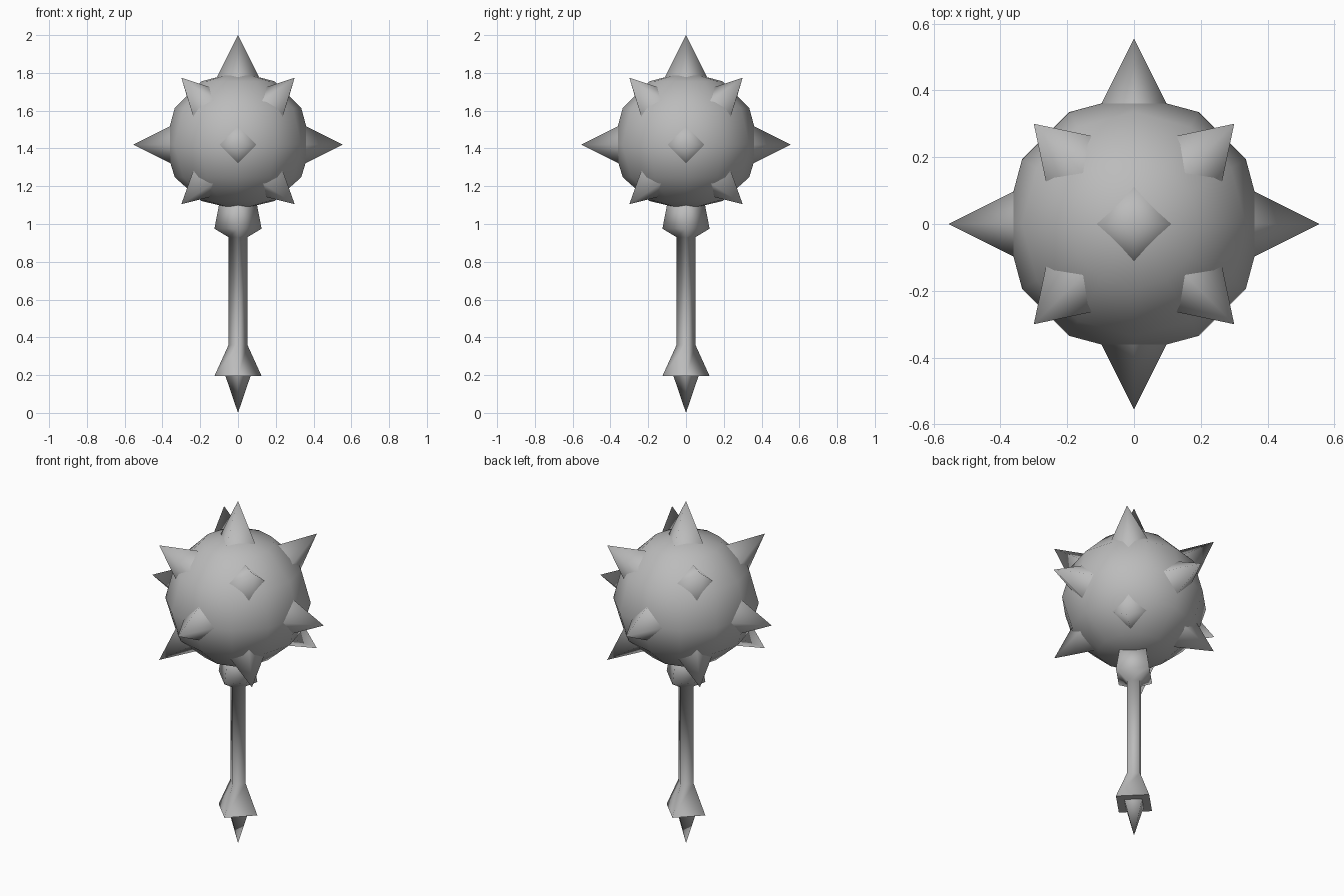
import bpy, bmesh
from math import pi, radians, cos, sin
from mathutils import Vector, Matrix

cube = bpy.data.objects.get("Cube")
if cube:
    bpy.data.objects.remove(cube, do_unlink=True)

steel = bpy.data.materials.new("grey steel")
steel.use_nodes = True
grey = (0.5, 0.5, 0.5, 1)
steel.diffuse_color = grey
steel.node_tree.nodes["Principled BSDF"].inputs["Base Color"].default_value = grey

CENTRE = Vector((0, 0, 1.42))


def finish(name, bm, angle=100):
    bmesh.ops.recalc_face_normals(bm, faces=bm.faces)
    mesh = bpy.data.meshes.new(name)
    bm.to_mesh(mesh)
    bm.free()
    mesh.materials.append(steel)
    obj = bpy.data.objects.new(name, mesh)
    bpy.context.collection.objects.link(obj)
    bpy.ops.object.select_all(action='DESELECT')
    obj.select_set(True)
    bpy.context.view_layer.objects.active = obj
    bpy.ops.object.shade_smooth_by_angle(angle=radians(angle))
    return obj


def lathe(name, profile, sides=4):
    """Turn (radius, height) points into a closed solid with few sides."""
    bm = bmesh.new()
    rings = []
    for r, z in profile:
        if r == 0:
            rings.append([bm.verts.new((0, 0, z))] * sides)
        else:
            rings.append([bm.verts.new((r * cos(2 * pi * i / sides),
                                        r * sin(2 * pi * i / sides), z))
                          for i in range(sides)])
    for a, b in zip(rings, rings[1:]):
        for i in range(sides):
            j = (i + 1) % sides
            bm.faces.new(list(dict.fromkeys((a[i], a[j], b[j], b[i]))))
    for ring in (rings[0], rings[-1]):
        if ring[0] != ring[1]:
            bm.faces.new(ring)
    return finish(name, bm)


def spike(name, tip, length=0.26, radius=0.13):
    """Four-sided spike pointing from the ball centre to its tip."""
    tip = Vector(tip)
    axis = tip.normalized()
    side = Vector((-axis.y, axis.x, 0))
    side = side.normalized() if side.length > 0.01 else Vector((1, 0, 0))
    rot = Matrix((side, axis.cross(side), axis)).transposed().to_4x4()
    bm = bmesh.new()
    bmesh.ops.create_cone(bm, cap_ends=True, segments=4, radius1=radius,
                          radius2=0, depth=length)
    bmesh.ops.remove_doubles(bm, verts=bm.verts, dist=0.0001)
    place = Matrix.Translation(CENTRE + tip - axis * length / 2)
    bmesh.ops.transform(bm, matrix=place @ rot, verts=bm.verts)
    finish(name, bm)


# Ball head, slightly flattened underneath
bm = bmesh.new()
bmesh.ops.create_uvsphere(bm, u_segments=12, v_segments=6, radius=0.387)
for v in bm.verts:
    if v.co.z < 0:
        v.co.z *= 0.89
    v.co += CENTRE
finish("ball_head", bm)

# Spikes along the axes
spike("top_spike", (0, 0, 0.58), 0.28, 0.14)
for name, tip in (("left", (0.555, 0, 0)), ("right", (-0.555, 0, 0)),
                  ("front", (0, -0.555, 0)), ("back", (0, 0.555, 0))):
    spike(name + "_spike", tip)

# Spikes on the eight corners
for level, z in (("upper", 0.355), ("lower", -0.315)):
    for depth, y in (("front", -0.3), ("back", 0.3)):
        for hand, x in (("left", 0.3), ("right", -0.3)):
            spike(f"{level}_{depth}_{hand}_spike", (x, y, z))

# Handle: flared pommel, shaft and collar in one diamond section
lathe("handle", [(0.125, 0.195), (0.05, 0.36), (0.05, 0.93),
                 (0.125, 0.975), (0.095, 1.13)])

# Point below the pommel
lathe("pommel_spike", [(0, 0), (0.068, 0.2)])
